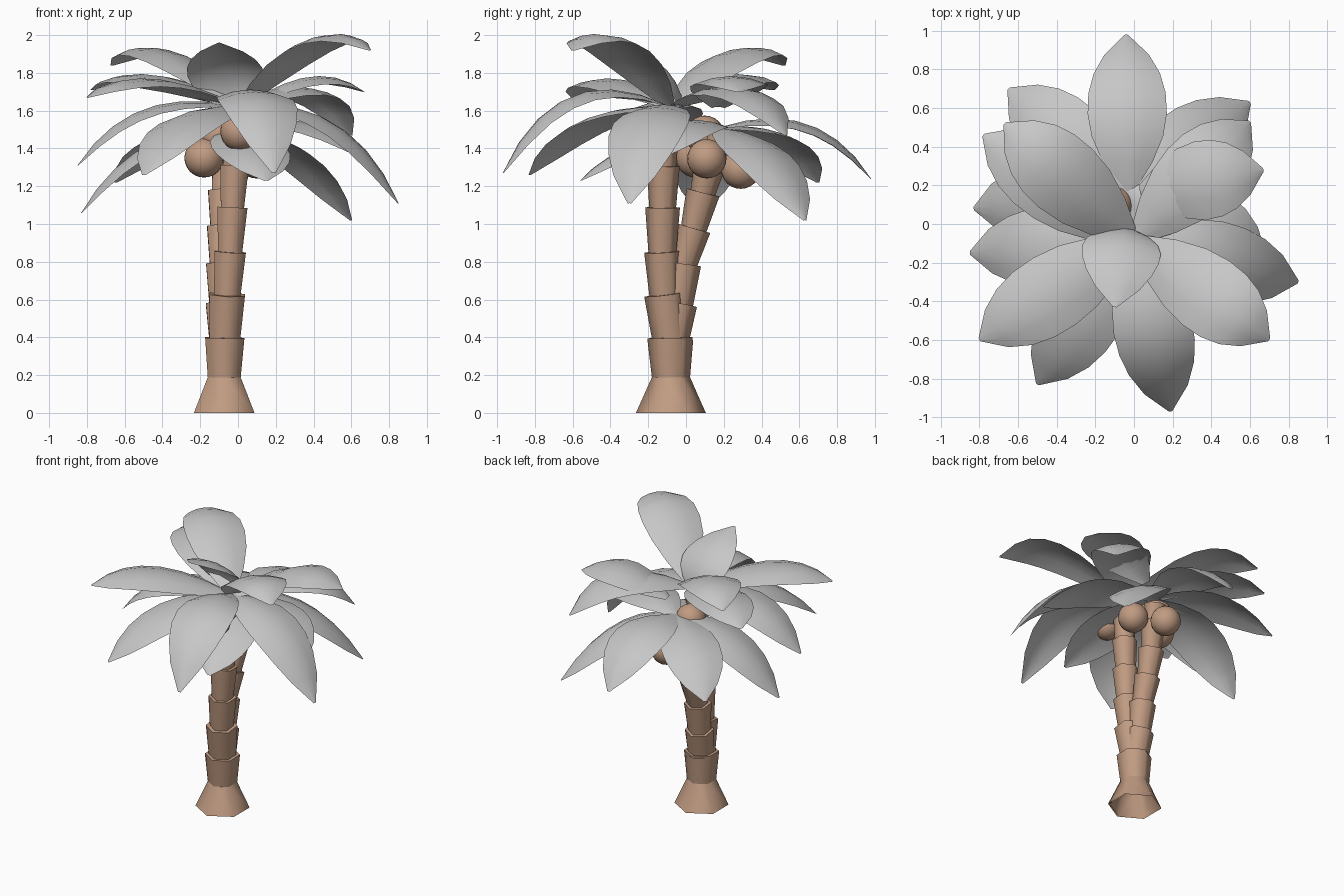
import bpy, bmesh
from mathutils import Vector, Matrix

cube = bpy.data.objects.get("Cube")
if cube:
    bpy.data.objects.remove(cube, do_unlink=True)


def material(name, colour):
    m = bpy.data.materials.new(name)
    m.use_nodes = True
    m.diffuse_color = colour
    m.node_tree.nodes["Principled BSDF"].inputs["Base Color"].default_value = colour
    return m


bark = material("bark brown", (0.53, 0.33, 0.225, 1))
leaf_grey = material("leaf grey", (0.57, 0.57, 0.57, 1))


def finish(name, bm, mat, smooth):
    mesh = bpy.data.meshes.new(name)
    bm.to_mesh(mesh)
    bm.free()
    mesh.materials.append(mat)
    ob = bpy.data.objects.new(name, mesh)
    bpy.context.collection.objects.link(ob)
    bpy.ops.object.select_all(action='DESELECT')
    ob.select_set(True)
    bpy.context.view_layer.objects.active = ob
    bpy.ops.object.shade_smooth_by_angle(angle=smooth)


# Trunks: stacked six-sided cups, each flaring upward, on a wide open foot
def trunk(name, path, radii):
    bm = bmesh.new()
    for i, (a, b) in enumerate(zip(path, path[1:])):
        a, b = Vector(a), Vector(b)
        d = b - a
        low, high = radii[i]
        turn = Vector((0, 0, 1)).rotation_difference(d).to_matrix().to_4x4()
        bmesh.ops.create_cone(bm, cap_ends=True, segments=6, radius1=low, radius2=high,
                              depth=d.length + (0.015 if i else 0),
                              matrix=Matrix.Translation((a + b) / 2) @ turn)
    foot = min(bm.faces, key=lambda f: f.calc_center_median().z)
    bmesh.ops.delete(bm, geom=[foot], context='FACES_ONLY')
    finish(name, bm, bark, 1.15)


trunk("front_trunk",
      [(-.073, -.08, 0), (-.073, -.08, .19), (-.07, -.085, .39), (-.057, -.113, .62),
       (-.042, -.125, .845), (-.03, -.124, 1.08), (-.018, -.12, 1.3), (-.01, -.115, 1.53)],
      [(.185, .1), (.1, .12), (.093, .108), (.08, .096), (.073, .092), (.07, .087), (.068, .08)])
trunk("rear_trunk",
      [(-.076, -.076, 0), (-.074, -.076, .19), (-.074, -.074, .38), (-.083, -.042, .57),
       (-.087, -.015, .78), (-.085, .04, .97), (-.08, .088, 1.16), (-.06, .135, 1.35), (-.045, .17, 1.47)],
      [(.18, .097), (.097, .112), (.088, .1), (.078, .094), (.07, .09), (.068, .09), (.066, .088), (.064, .075)])

# Coconuts under the crowns
for i, spot in enumerate([(-.18, .05, 1.35), (.1, .11, 1.345), (-.04, .29, 1.29),
                          (.01, -.28, 1.49), (-.11, .1, 1.47)]):
    bm = bmesh.new()
    bmesh.ops.create_uvsphere(bm, u_segments=20, v_segments=12, radius=.104,
                              matrix=Matrix.Translation(spot))
    finish(f"coconut_{i + 1}", bm, bark, 0.8)

# Fronds: thin arched blades bent along a curve
HALF_WIDTHS = [.035, .13, .185, .205, .2, .172, .115, .01]


def frond(name, base, tip, mid_z, bend=0.58):
    base, tip = Vector(base), Vector(tip)
    mid = base.lerp(tip, bend)
    mid.z = mid_z
    ctrl = mid * 2 - (base + tip) / 2
    side = Vector((tip.y - base.y, base.x - tip.x, 0)).normalized()
    bm = bmesh.new()
    rows = []
    last = len(HALF_WIDTHS) - 1
    for i, w in enumerate(HALF_WIDTHS):
        t = i / last
        p = base * (1 - t) ** 2 + ctrl * 2 * t * (1 - t) + tip * t * t
        tangent = ((ctrl - base) * (1 - t) + (tip - ctrl) * t).normalized()
        up = side.cross(tangent)
        rows.append([bm.verts.new(p + side * w * u - up * w * .22 * u * u)
                     for u in (-1, -.5, 0, .5, 1)])
    for r, s in zip(rows, rows[1:]):
        for k in range(4):
            bm.faces.new((r[k], r[k + 1], s[k + 1], s[k]))
    finish(name, bm, leaf_grey, 1.0)


front_crown = (0, -.08, 1.62)
rear_crown = (-.03, .17, 1.51)

for i, leaf in enumerate([
        ((-.67, .52, 1.84), 1.92), ((-.78, .46, 1.71), 1.79), ((-.85, -.15, 1.31), 1.61),
        ((-.8, -.6, 1.67), 1.77), ((-.5, -.83, 1.26), 1.55), ((.19, -.97, 1.27), 1.68),
        ((.7, -.6, 1.92), 1.98), ((.85, -.3, 1.11), 1.54), ((.6, .53, 1.47), 1.72, .61)]):
    frond(f"front_frond_{i + 1}", front_crown, *leaf)

# Two upper fronds: one between the crowns, one young and nearly upright
frond("middle_frond", (.03, .17, 1.62), (.67, .28, 1.7), 1.78, .55)
frond("upright_frond", (-.05, -.01, 1.6), (-.1, -.43, 1.96), 1.84, .28)

for i, leaf in enumerate([
        ((-.04, .98, 1.24), 1.53), ((-.65, .7, 1.22), 1.47), ((-.83, .08, 1.06), 1.41),
        ((.68, -.16, 1.34), 1.535), ((.6, .63, 1.02), 1.38, .55), ((.15, -.56, 1.23), 1.43)]):
    frond(f"rear_frond_{i + 1}", rear_crown, *leaf)
